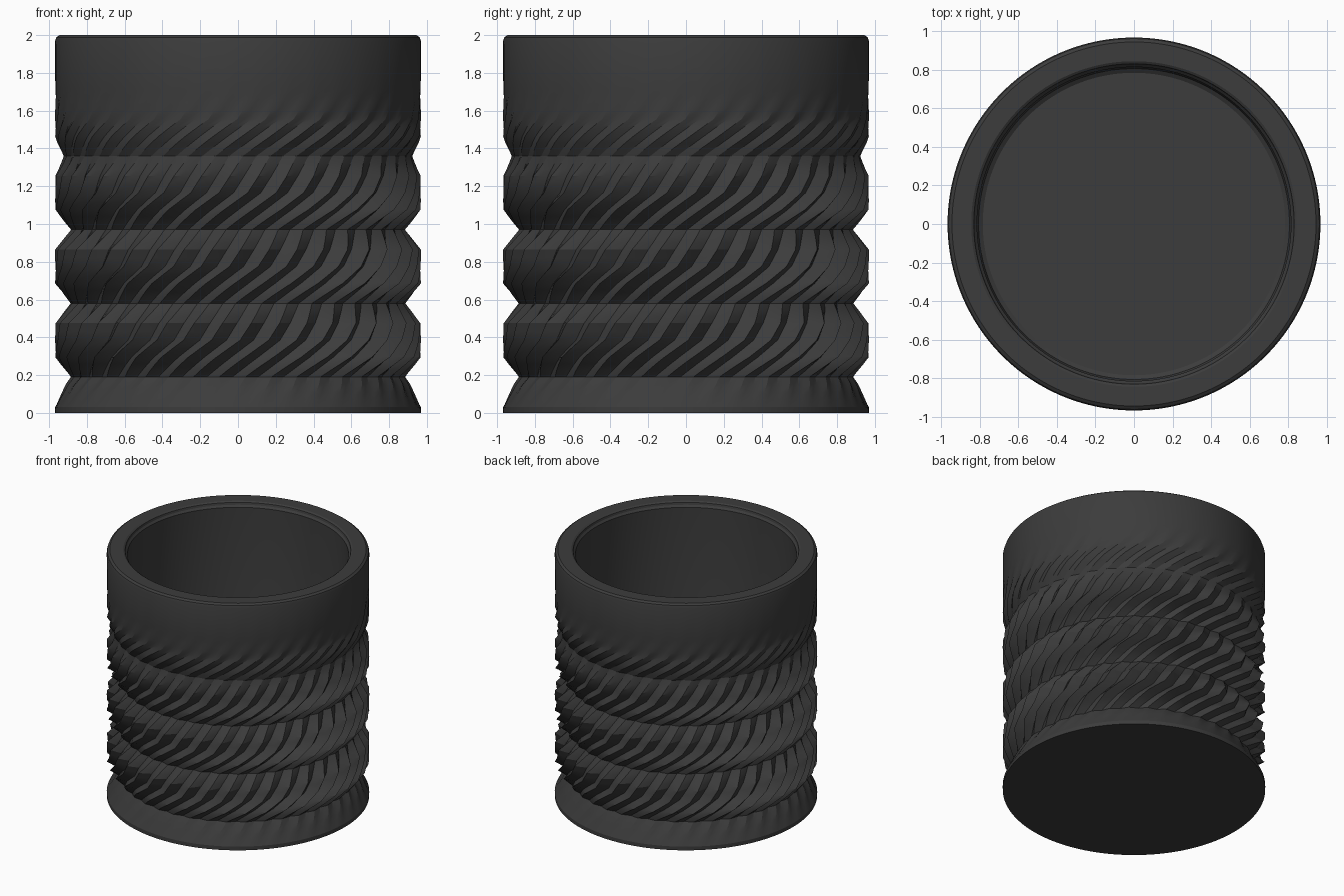
import bpy, bmesh, math

if "Cube" in bpy.data.objects:
    bpy.data.objects.remove(bpy.data.objects["Cube"])

FLUTES, PER = 40, 4
COLS = FLUTES * PER
PITCH = 0.39          # height of one row of facets
TWIST = 1.06          # radians of twist per unit height

mat = bpy.data.materials.new("charcoal")
mat.diffuse_color = (0.045, 0.045, 0.045, 1)
mat.use_nodes = True
mat.node_tree.nodes["Principled BSDF"].inputs["Base Color"].default_value = mat.diffuse_color


def fade(z):
    """Strength of the relief at height z."""
    keys = [(0.03, 0.0), (0.19, 1.0), (1.05, 1.0), (1.36, 0.55), (1.5, 0.3), (1.72, 0.0)]
    if z <= keys[0][0] or z >= keys[-1][0]:
        return 0.0
    for (a, fa), (b, fb) in zip(keys, keys[1:]):
        if z <= b:
            return fa + (fb - fa) * (z - a) / (b - a)


def radius(z, across):
    """across is 0 on a ridge and 1 in a groove; horizontal V notches every PITCH."""
    d = abs((z - 0.19 + PITCH / 2) % PITCH - PITCH / 2)
    notch = max(0.0, 1 - d / 0.105)
    if z < 0.19 or z > 1.5:
        notch = max(notch, 0.0 if z > 1.5 else 0.9)
    depth = 0.082 * notch + 0.058 * across * (1 - 0.7 * notch)
    return 0.968 - depth * fade(z)


def turn(z):
    """Twist with alternating gentle and steep stretches."""
    t = ((z - 0.19) / PITCH) % 1.0
    return TWIST * z + 0.075 * (1 - abs(2 * t - 1))


def bridge(bm, a, b):
    n = len(a)
    for i in range(n):
        bm.faces.new((a[i], a[(i + 1) % n], b[(i + 1) % n], b[i]))


def ring(bm, z, r_func, rot):
    out = []
    for i in range(COLS):
        a = 2 * math.pi * i / COLS + rot
        across = 1 - abs(2 * ((i % PER) / PER) - 1)
        r = r_func(across)
        out.append(bm.verts.new((r * math.cos(a), r * math.sin(a), z)))
    return out


bm = bmesh.new()

# Outer wall heights: steps that land on every notch and shoulder
heights = [0.0, 0.03, 0.07, 0.11, 0.15]
z0 = 0.19
while z0 < 1.7:
    heights += [z0 + o for o in (0, 0.035, 0.07, 0.105, 0.15, 0.195, 0.24, 0.285, 0.32, 0.355)]
    z0 += PITCH
heights = [h for h in heights if h < 1.74]

rings = [ring(bm, z, lambda c, z=z: radius(z, c), turn(z)) for z in heights]

# Plain collar, rolled rim, bore and rounded floor
rot = turn(heights[-1])
inner = [(0.968, 1.97), (0.962, 1.988), (0.945, 2.0), (0.845, 2.0), (0.832, 1.992),
         (0.828, 1.975), (0.815, 1.96), (0.815, 0.19), (0.807, 0.165), (0.785, 0.15)]
rings += [ring(bm, z, lambda c, r=r: r, rot) for r, z in inner]

for a, b in zip(rings, rings[1:]):
    bridge(bm, a, b)
bm.faces.new(rings[-1])
bm.faces.new(list(reversed(rings[0])))
bmesh.ops.recalc_face_normals(bm, faces=bm.faces)

mesh = bpy.data.meshes.new("twisted_cup")
bm.to_mesh(mesh)
bm.free()
cup = bpy.data.objects.new("twisted_cup", mesh)
bpy.context.collection.objects.link(cup)
mesh.materials.append(mat)

# Keep the facets crisp and the collar smooth
bpy.context.view_layer.objects.active = cup
cup.select_set(True)
bpy.ops.object.shade_smooth_by_angle(angle=math.radians(20))
